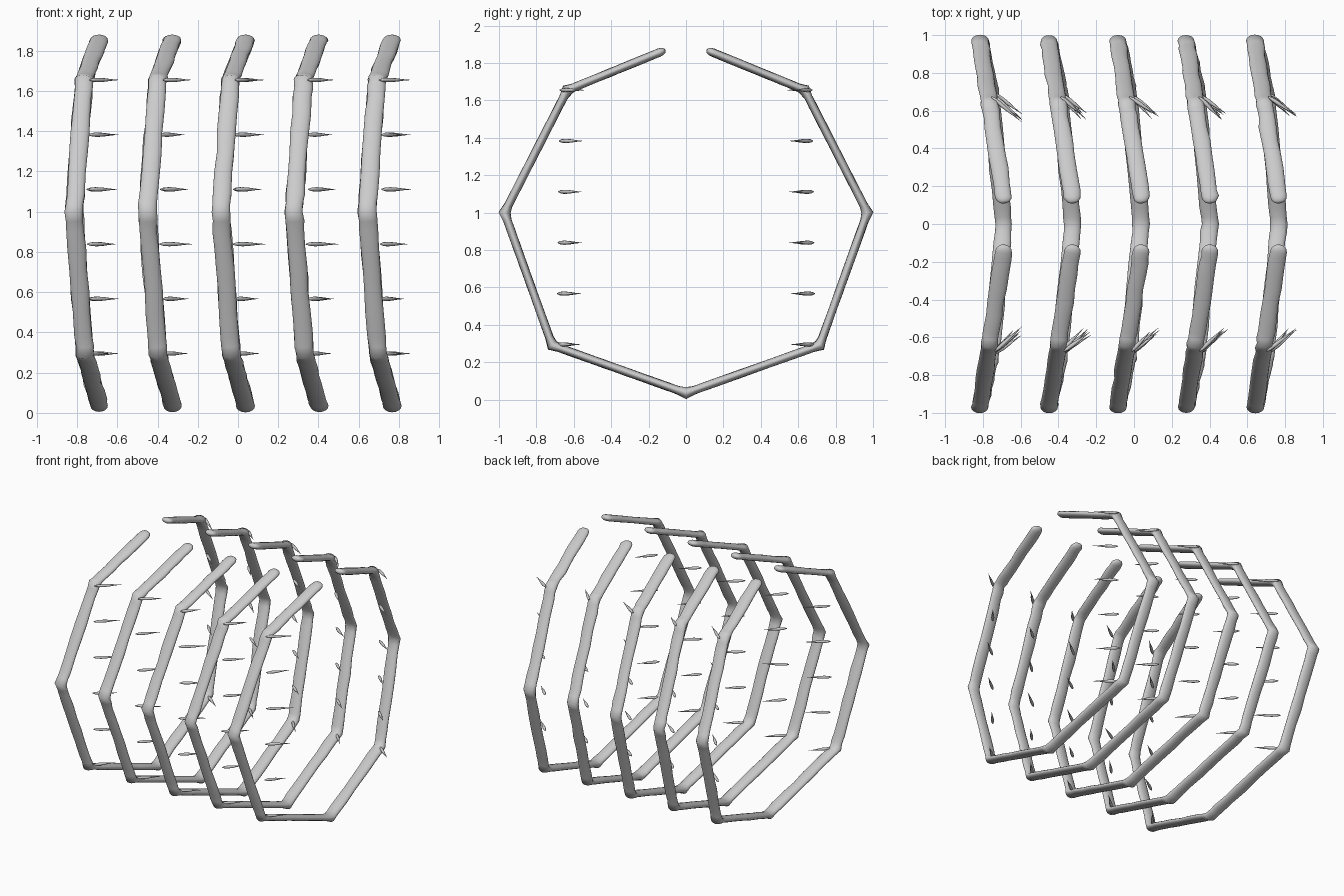
import bpy, bmesh, math, random
from mathutils import Vector

if "Cube" in bpy.data.objects:
    bpy.data.objects.remove(bpy.data.objects["Cube"])

random.seed(4)
X = Vector((1, 0, 0))


def loft(bm, stations, sides):
    """Skin elliptical rings; station = (centre, tangent, half depth, half width)."""
    rings = []
    for c, t, rn, rb in stations:
        n = t.cross(X).normalized()
        b = n.cross(t).normalized()
        rings.append([bm.verts.new(c + n * rn * math.cos(a) + b * rb * math.sin(a))
                      for a in (2 * math.pi * i / sides for i in range(sides))])
    for r, s in zip(rings, rings[1:]):
        for i in range(sides):
            j = (i + 1) % sides
            bm.faces.new((r[i], r[j], s[j], s[i]))
    bm.faces.new(rings[0][::-1])
    bm.faces.new(rings[-1])


def finish(bm, name):
    bmesh.ops.recalc_face_normals(bm, faces=bm.faces)
    mesh = bpy.data.meshes.new(name)
    bm.to_mesh(mesh)
    bm.free()
    obj = bpy.data.objects.new(name, mesh)
    bpy.context.collection.objects.link(obj)
    for p in mesh.polygons:
        p.use_smooth = True
    return obj


# Rib path, from one open end down to the bottom, then mirrored
half = [(0.0, 0.145, 1.855), (-0.075, 0.635, 1.655), (-0.125, 0.97, 1.0),
        (-0.07, 0.715, 0.29), (0.0, 0.0, 0.035)]
path = [Vector(p) for p in half]
path += [Vector((p.x, -p.y, p.z)) for p in reversed(path[:-1])]
steps = (0, .06, .13, .3, .45, .6, .75, .87, .94)


def rib_stations(offset):
    out = []
    dirs = [(b - a).normalized() for a, b in zip(path, path[1:])]
    start, end = path[0] + offset, path[-1] + offset
    # rounded ends
    caps = ((0.036, .35), (0.03, .65), (0.016, .9))
    for d, k in caps:
        out.append((start - dirs[0] * d, dirs[0], .023 * k, .044 * k))
    for s, d in enumerate(dirs):
        for f in steps:
            joint = f == 0 and s > 0
            t = (d + dirs[s - 1]).normalized() if joint else d
            wobble = random.uniform(.94, 1.05)
            rn = .031 if joint else .022
            c = path[s].lerp(path[s + 1], f) + offset
            c.x += random.uniform(-.003, .003)
            out.append((c, t, rn * wobble, .045 * wobble))
    for d, k in [(0, 1)] + list(reversed(caps)):
        out.append((end + dirs[-1] * d, dirs[-1], .023 * k, .044 * k))
    return out


# Spike profile: (fraction along, radius)
spike_profile = ((0, .003), (.12, .009), (.3, .011), (.5, .009), (.75, .004), (1, .0006))

for k in range(5):
    base = -0.69 + 0.364 * k
    bm = bmesh.new()
    loft(bm, rib_stations(Vector((base, 0, 0))), 16)
    finish(bm, f"rib_{k + 1}")

    # Rows of inner spikes on both sides, pointing along x and inwards
    bm = bmesh.new()
    for side in (-1, 1):
        for i in range(6):
            z = 0.295 + 0.272 * i
            a = Vector((base - .065 + random.uniform(0, .02),
                        side * (.69 - .003 * i), z))
            b = Vector((base + .075 + random.uniform(-.03, .025),
                        side * (.575 - .003 * i + random.uniform(-.02, .02)), z))
            t = (b - a).normalized()
            loft(bm, [(a.lerp(b, f), t, r, r) for f, r in spike_profile], 8)
    finish(bm, f"rib_spikes_{k + 1}")
